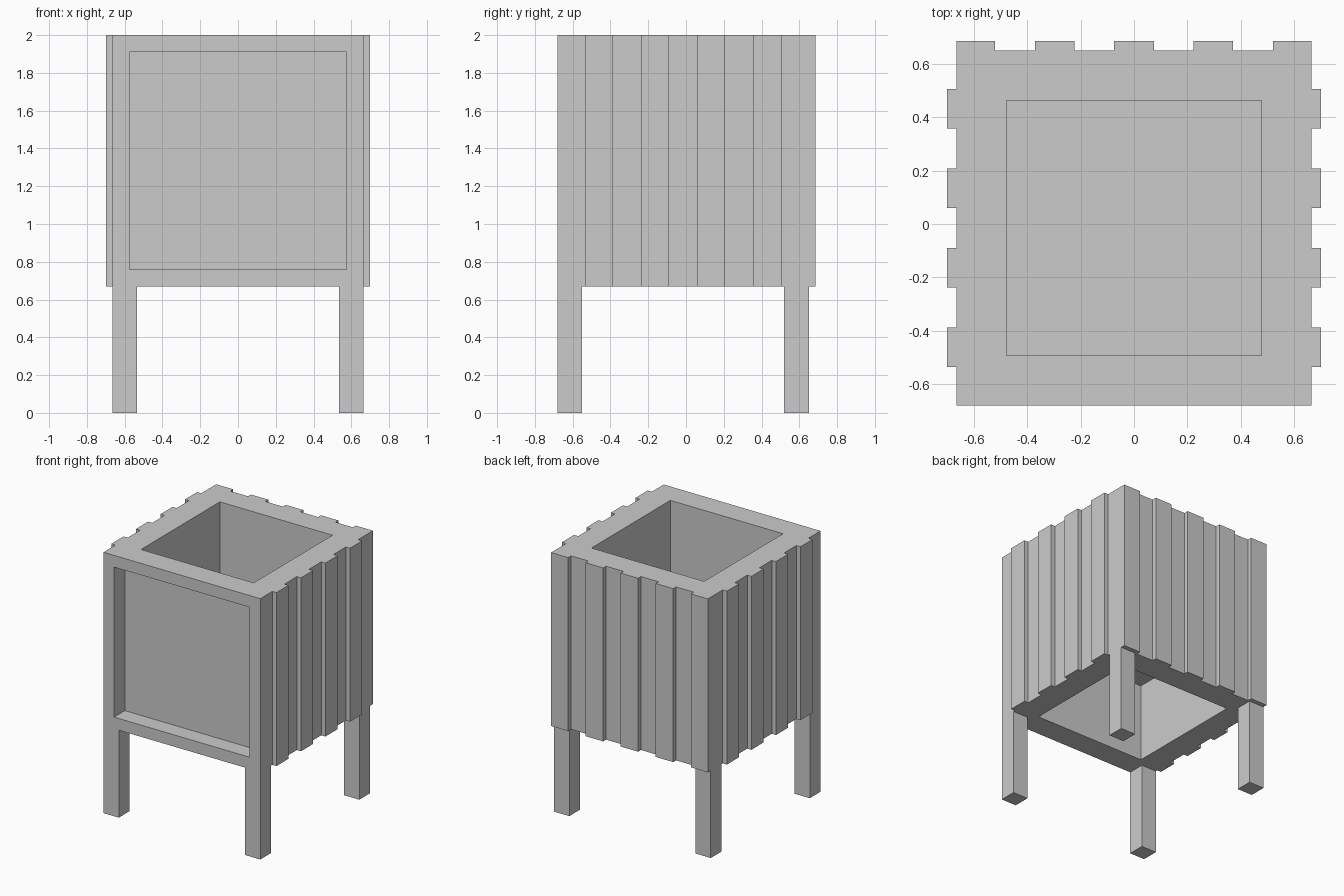
import bpy, bmesh
from mathutils import Vector

if "Cube" in bpy.data.objects:
    bpy.data.objects.remove(bpy.data.objects["Cube"])

# Main dimensions
HALF = 0.665               # half width of the square body
Y0, Y1 = -0.68, 0.65       # body front and back
Z0, Z1 = 0.67, 2.0         # body bottom and top
LEG = 0.13                 # leg thickness
SLAT_W, STEP, SLAT_T = 0.148, 0.297, 0.035


def add_box(bm, lo, hi):
    lo, hi = Vector(lo), Vector(hi)
    for v in bmesh.ops.create_cube(bm, size=1)["verts"]:
        v.co = Vector((lo[i] if v.co[i] < 0 else hi[i] for i in range(3)))


def make_object(name, bm):
    mesh = bpy.data.meshes.new(name)
    bm.normal_update()
    bm.to_mesh(mesh)
    bm.free()
    obj = bpy.data.objects.new(name, mesh)
    bpy.context.collection.objects.link(obj)
    return obj


def recess(bm, normal, rim, depth):
    """Inset the face with the given normal and push it straight in."""
    bm.normal_update()
    n = Vector(normal)
    face = max(bm.faces, key=lambda f: f.normal.dot(n) * f.calc_area())
    bmesh.ops.inset_region(bm, faces=[face], thickness=rim, use_even_offset=True)
    bmesh.ops.inset_region(bm, faces=[face], thickness=0.0)
    bmesh.ops.translate(bm, verts=face.verts, vec=-n * depth)


# Planter body: open top, hollow underside, framed front panel
bm = bmesh.new()
add_box(bm, (-HALF, Y0, Z0), (HALF, Y1, Z1))
recess(bm, (0, 0, 1), 0.187, 0.67)
recess(bm, (0, 0, -1), 0.187, 0.61)
recess(bm, (0, -1, 0), 0.09, 0.13)
make_object("planter_body", bm)

# Four square legs
for ys, side in ((Y0, "front"), (Y1 - LEG, "back")):
    for xs, hand in ((-HALF, "left"), (HALF - LEG, "right")):
        bm = bmesh.new()
        add_box(bm, (xs, ys, 0), (xs + LEG, ys + LEG, Z0))
        make_object(f"{side}_{hand}_leg", bm)

# Raised slats on the two sides
for sign, hand in ((-1, "left"), (1, "right")):
    bm = bmesh.new()
    xs = sorted((sign * HALF, sign * (HALF + SLAT_T)))
    for i in range(4):
        y = -0.015 + (i - 1.5) * STEP
        add_box(bm, (xs[0], y - SLAT_W / 2, Z0), (xs[1], y + SLAT_W / 2, Z1))
    make_object(f"{hand}_slats", bm)

# Raised slats on the back
bm = bmesh.new()
for i in range(5):
    x = (i - 2) * STEP
    w = SLAT_W / 2
    add_box(bm, (max(x - w, -HALF), Y1, Z0), (min(x + w, HALF), Y1 + SLAT_T, Z1))
make_object("back_slats", bm)
